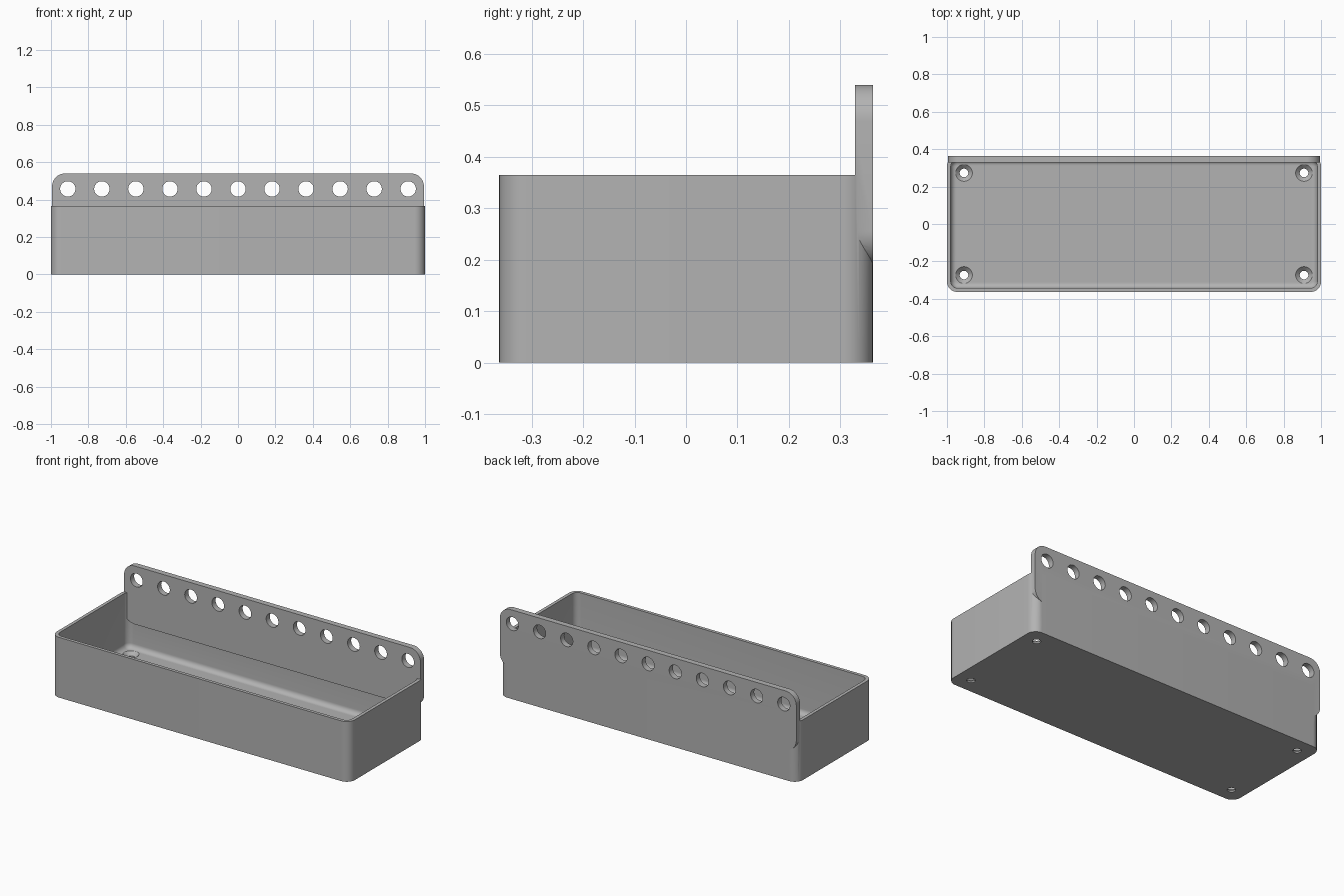
import bpy, bmesh, math
from mathutils import Matrix, Vector

old = bpy.data.objects.get("Cube")
if old:
    bpy.data.objects.remove(old, do_unlink=True)

grey = bpy.data.materials.new("plain grey")
grey.use_nodes = True
grey.diffuse_color = (0.45, 0.45, 0.45, 1)
grey.node_tree.nodes["Principled BSDF"].inputs["Base Color"].default_value = (0.45, 0.45, 0.45, 1)


def finish(bm, name):
    bmesh.ops.recalc_face_normals(bm, faces=bm.faces)
    mesh = bpy.data.meshes.new(name)
    bm.to_mesh(mesh)
    bm.free()
    mesh.materials.append(grey)
    obj = bpy.data.objects.new(name, mesh)
    bpy.context.collection.objects.link(obj)
    return obj


def rounded_block(name, low, high, axis, radius, floor_radius=0):
    """Block with the edges along one axis rounded, and optionally its bottom rim."""
    low, high = Vector(low), Vector(high)
    bm = bmesh.new()
    bmesh.ops.create_cube(bm, size=1)
    bmesh.ops.scale(bm, vec=high - low, verts=bm.verts)
    bmesh.ops.translate(bm, vec=(low + high) / 2, verts=bm.verts)
    along = [e for e in bm.edges
             if abs((e.verts[0].co - e.verts[1].co).normalized()[axis]) > 0.9]
    bmesh.ops.bevel(bm, geom=along, offset=radius, segments=12, profile=0.5, affect='EDGES')
    if floor_radius:
        rim = [e for e in bm.edges if all(abs(v.co.z - low.z) < 1e-5 for v in e.verts)]
        bmesh.ops.bevel(bm, geom=rim, offset=floor_radius, segments=8, profile=0.5, affect='EDGES')
    return finish(bm, name)


def drill(name, spots, r_low, r_high, depth, turn=Matrix()):
    """A set of round cutters at the given centres."""
    bm = bmesh.new()
    for spot in spots:
        bmesh.ops.create_cone(bm, cap_ends=True, segments=40, radius1=r_low, radius2=r_high,
                              depth=depth, matrix=Matrix.Translation(spot) @ turn)
    return finish(bm, name)


def combine(target, tool, operation):
    mod = target.modifiers.new(operation.lower(), 'BOOLEAN')
    mod.operation = operation
    mod.solver = 'EXACT'
    mod.object = tool
    bpy.context.view_layer.objects.active = target
    bpy.ops.object.modifier_apply(modifier=mod.name)
    bpy.data.objects.remove(tool, do_unlink=True)


# Open tray with a filleted floor
depth = 0.363
floor = 0.03
tray = rounded_block("tray", (-1, -depth, 0), (1, depth, 0.365), 2, 0.055)
cavity = rounded_block("cavity", (-0.98, -0.343, floor), (0.98, 0.343, 0.5), 2, 0.037, 0.03)
combine(tray, cavity, 'DIFFERENCE')

# Rounded back plate merged into the rear wall
plate = rounded_block("back_plate", (-0.994, 0.328, 0.187), (0.994, depth, 0.54), 1, 0.07)
combine(tray, plate, 'UNION')

# Row of round holes through the back plate
row = [(0.182 * i, 0.345, 0.457) for i in range(-5, 6)]
combine(tray, drill("rack_holes", row, 0.041, 0.041, 0.2, Matrix.Rotation(math.pi / 2, 4, 'X')),
        'DIFFERENCE')

# Countersunk screw holes in the floor corners
corners = [(x, y) for x in (-0.909, 0.909) for y in (-0.273, 0.273)]
combine(tray, drill("screw_holes", [(x, y, 0) for x, y in corners], 0.023, 0.023, 0.2),
        'DIFFERENCE')
combine(tray, drill("countersinks", [(x, y, floor - 0.008) for x, y in corners], 0.023, 0.05, 0.026),
        'DIFFERENCE')

# Smooth rounds, crisp edges
tray.name = "tray_with_back_plate"
bpy.ops.object.select_all(action='DESELECT')
tray.select_set(True)
bpy.context.view_layer.objects.active = tray
bpy.ops.object.shade_smooth_by_angle(angle=math.radians(30))
